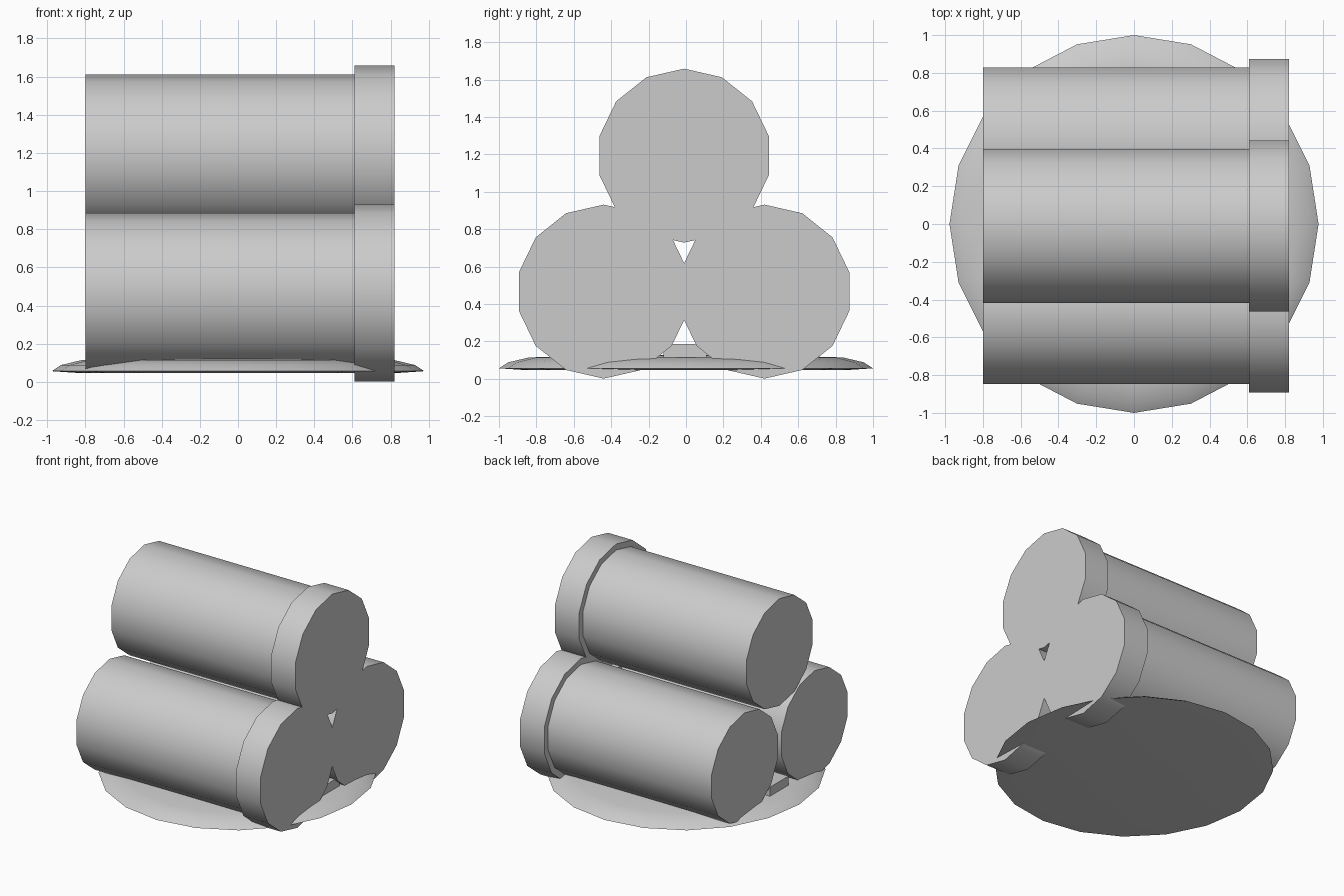
import bpy
import bmesh
import math
from mathutils import Matrix

cube = bpy.data.objects.get("Cube")
if cube:
    bpy.data.objects.remove(cube, do_unlink=True)

grey = bpy.data.materials.new("plain_grey")
grey.use_nodes = True
GREY = (0.6, 0.6, 0.6, 1)
grey.diffuse_color = GREY
grey.node_tree.nodes["Principled BSDF"].inputs["Base Color"].default_value = GREY


def finish(name, bm, angle):
    """Turn a bmesh into a smooth shaded object with sharp edges kept."""
    bmesh.ops.recalc_face_normals(bm, faces=bm.faces)
    mesh = bpy.data.meshes.new(name)
    bm.to_mesh(mesh)
    bm.free()
    mesh.materials.append(grey)
    obj = bpy.data.objects.new(name, mesh)
    bpy.context.collection.objects.link(obj)
    bpy.ops.object.select_all(action="DESELECT")
    obj.select_set(True)
    bpy.context.view_layer.objects.active = obj
    bpy.ops.object.shade_smooth_by_angle(angle=math.radians(angle))
    return obj


def drum(name, x0, x1, y, z, radius, sides=14):
    """Closed prism along x with one corner pointing straight up."""
    bm = bmesh.new()
    rings = []
    for x in (x0, x1):
        ring = []
        for i in range(sides):
            a = math.tau * i / sides
            ring.append(bm.verts.new((x, y + radius * math.sin(a), z + radius * math.cos(a))))
        rings.append(ring)
    for i in range(sides):
        j = (i + 1) % sides
        bm.faces.new((rings[0][i], rings[0][j], rings[1][j], rings[1][i]))
    for ring in rings:
        bm.faces.new(ring)
    return finish(name, bm, 35)


# Three stacked barrels, each with a wider lid
stack = {"front": (-0.44, 0.466), "back": (0.42, 0.466), "top": (-0.01, 1.193)}
for label, (y, z) in stack.items():
    drum(label + "_barrel", -0.8, 0.62, y, z, 0.418)
    drum(label + "_lid", 0.61, 0.82, y, z, 0.465)

# Low rounded mound under the stack, from a lathed profile
profile = [(0, 0.127), (0.5, 0.124), (0.84, 0.114), (0.95, 0.088),
           (1, 0.056), (0.85, 0.046), (0, 0.046)]
bm = bmesh.new()
verts = [bm.verts.new((r, 0, z)) for r, z in profile]
edges = [bm.edges.new(pair) for pair in zip(verts, verts[1:])]
bmesh.ops.spin(bm, geom=verts + edges, cent=(0, 0, 0), axis=(0, 0, 1),
               angle=math.tau, steps=20, use_duplicate=False)
bmesh.ops.remove_doubles(bm, verts=bm.verts, dist=0.0005)
bmesh.ops.scale(bm, vec=(0.977, 1, 1), verts=bm.verts)
finish("mound", bm, 50)

# Low chock running between the two lower barrels
bm = bmesh.new()
bmesh.ops.create_cube(bm, size=1, matrix=Matrix.Translation((0, -0.005, 0.123))
                      @ Matrix.Diagonal((1.6, 0.23, 0.124, 1)))
finish("chock", bm, 35)
